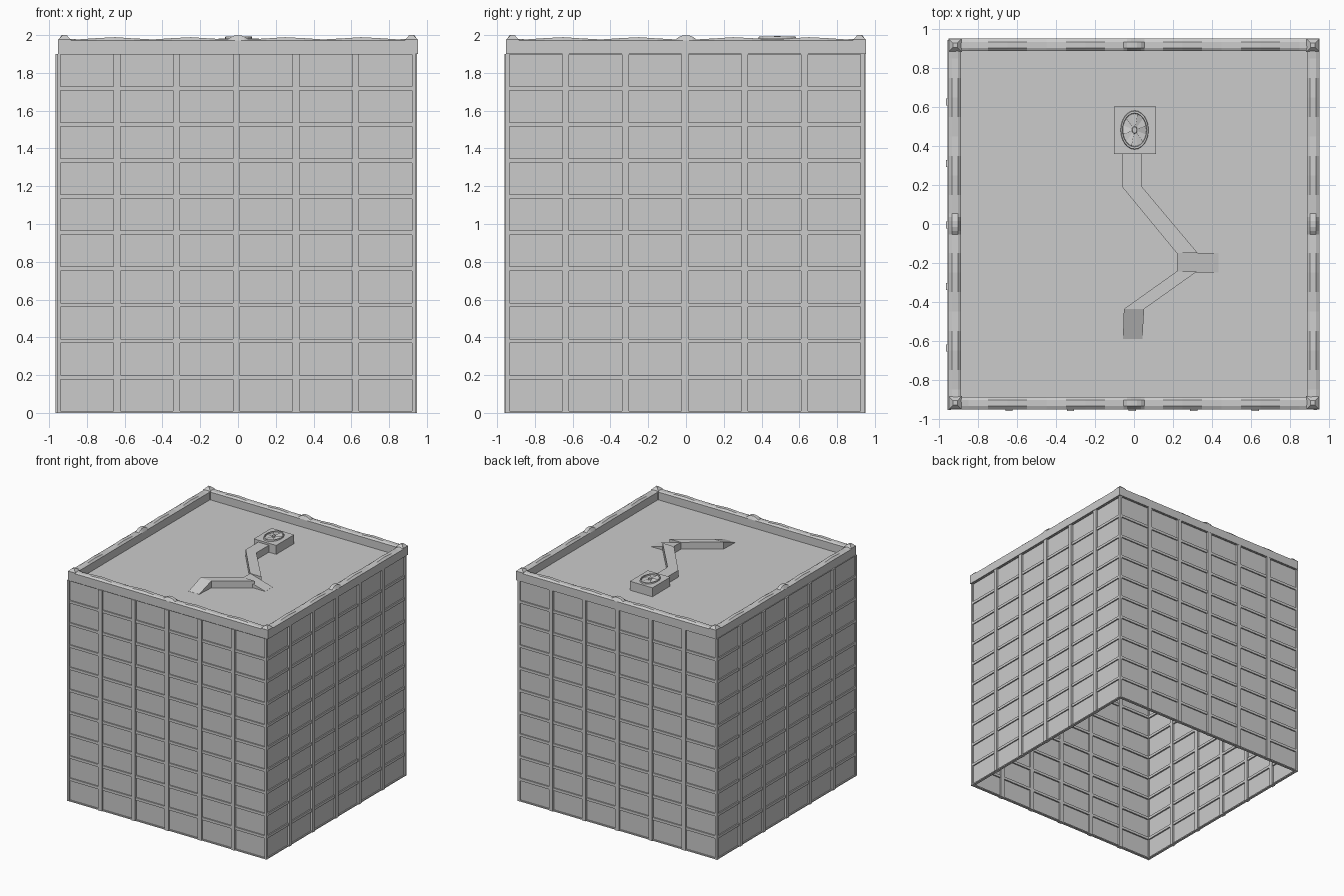
import bpy, bmesh, math
from mathutils import Matrix, Vector

if "Cube" in bpy.data.objects:
    bpy.data.objects.remove(bpy.data.objects["Cube"])

grey = bpy.data.materials.new("plain_grey")
grey.diffuse_color = (0.6, 0.6, 0.6, 1)
grey.use_nodes = True
grey.node_tree.nodes["Principled BSDF"].inputs["Base Color"].default_value = grey.diffuse_color


def finish(bm, name):
    bmesh.ops.recalc_face_normals(bm, faces=bm.faces)
    me = bpy.data.meshes.new(name)
    bm.to_mesh(me)
    bm.free()
    me.materials.append(grey)
    ob = bpy.data.objects.new(name, me)
    bpy.context.collection.objects.link(ob)
    return ob


def box(bm, lo, hi, m=Matrix.Identity(4)):
    lo, hi = Vector(lo), Vector(hi)
    mat = m @ Matrix.Translation((lo + hi) / 2) @ Matrix.Diagonal((*(hi - lo), 1))
    bmesh.ops.create_cube(bm, size=1, matrix=mat)


def prism(bm, pts, z0, z1s):
    """Plan polygon raised from z0 to a separate height at each corner."""
    a = [bm.verts.new((x, y, z0)) for x, y in pts]
    b = [bm.verts.new((x, y, z)) for (x, y), z in zip(pts, z1s)]
    bm.faces.new(a)
    bm.faces.new(b)
    for i in range(len(a)):
        j = (i + 1) % len(a)
        bm.faces.new((a[i], a[j], b[j], b[i]))


CENTRE = Matrix.Translation((-0.009, -0.005, 0))
SIDES = [Matrix.Rotation(k * math.pi / 2, 4, 'Z') for k in range(4)]
H, TOP, ROOF = 0.95, 1.90, 1.905
PITCH, FLOOR = 0.316, 0.191

# Glazed walls: thin panels, floor bands and mullions on each side
glass, bands, mullions = bmesh.new(), bmesh.new(), bmesh.new()
for s in SIDES:
    m = CENTRE @ s
    g = 0.939
    glass.faces.new([glass.verts.new(m @ Vector(p)) for p in
                     ((-g, -g, 0), (g, -g, 0), (g, -g, TOP), (-g, -g, TOP))])
    for i in range(11):
        lo = max(0, i * FLOOR - 0.013)
        hi = min(TOP, i * FLOOR + 0.010)
        box(bands, (-H + 0.01, -0.949, lo), (H - 0.01, -0.927, hi), m)
    for k in range(-2, 3):
        box(mullions, (k * PITCH - 0.018, -0.956, 0),
            (k * PITCH + 0.018, -0.924, TOP), m)
finish(glass, "window_panels")
finish(bands, "floor_bands")
finish(mullions, "mullions")

# Corner posts
bm = bmesh.new()
for s in SIDES:
    box(bm, (-H, -H, 0), (-H + 0.02, -H + 0.02, TOP), CENTRE @ s)
finish(bm, "corner_posts")

# Roof slab
bm = bmesh.new()
r = 0.935
bm.faces.new([bm.verts.new((x, y, ROOF)) for x, y in ((-r, -r), (r, -r), (r, r), (-r, r))])
finish(bm, "roof")


# Parapet with a wavy ridge and a raised middle
def ridge(x):
    if abs(x) < 0.055:
        return 1.982 + 0.018 * math.cos(x / 0.055 * math.pi / 2)
    return 1.983 - 0.006 * math.cos(abs(x) / 0.4 * 2 * math.pi - 0.9)


bm = bmesh.new()
xs = [-0.95 + 0.1 * i for i in range(9)] + [-0.055, -0.035, -0.015]
xs = xs + [-x for x in reversed(xs)]
for s in SIDES:
    rings = []
    for x in xs:
        sec = [(-0.952, TOP), (-0.952, 1.972), (-0.935, ridge(x)),
               (-0.905, ridge(x)), (-0.89, 1.972), (-0.89, TOP)]
        # mitre the section into the corners
        rings.append([bm.verts.new(s @ Vector((max(y, min(-y, x)), y, z))) for y, z in sec])
    for a, b in zip(rings, rings[1:]):
        for i in range(6):
            j = (i + 1) % 6
            bm.faces.new((a[i], b[i], b[j], a[j]))
finish(bm, "parapet")

# Corner caps
bm = bmesh.new()
for s in SIDES:
    box(bm, (-0.952, -0.952, 1.9), (-0.885, -0.885, 1.978), s)
    mat = s @ Matrix.Translation((-0.9185, -0.9185, 1.989)) @ Matrix.Rotation(math.pi / 4, 4, 'Z')
    bmesh.ops.create_cone(bm, segments=4, radius1=0.046, radius2=0.016, depth=0.022,
                          cap_ends=True, matrix=mat)
finish(bm, "corner_caps")

# Roof duct: two runs meeting at a sloping stub, and a sloping end
D = 1.965
bm = bmesh.new()
prism(bm, [(-0.06, 0.37), (-0.06, 0.19), (0.22, -0.15), (0.328, -0.15), (0.042, 0.19), (0.042, 0.37)],
      ROOF, [D] * 6)
prism(bm, [(0.22, -0.243), (-0.052, -0.437), (0.052, -0.437), (0.325, -0.243)], ROOF, [D] * 4)
prism(bm, [(0.22, -0.15), (0.22, -0.25), (0.435, -0.25), (0.435, -0.15)],
      ROOF, [D, D, ROOF + 0.001, ROOF + 0.001])
prism(bm, [(-0.052, -0.437), (-0.057, -0.59), (0.043, -0.59), (0.052, -0.437)],
      ROOF, [D, ROOF + 0.001, ROOF + 0.001, D])
finish(bm, "roof_duct")

# Fan housing
bm = bmesh.new()
box(bm, (-0.102, 0.36, ROOF), (0.112, 0.603, 1.982))
finish(bm, "fan_housing")

# Fan: oval rim, hub and tilted blades
bm = bmesh.new()
oval = Matrix.Translation((0.003, 0.483, 1.982)) @ Matrix.Diagonal((0.072, 0.1, 1, 1))
n = 24
rings = []
for k in range(n):
    a = 2 * math.pi * k / n
    rings.append([bm.verts.new(oval @ Vector((q * math.cos(a), q * math.sin(a), z)))
                  for q, z in ((1, 0), (0.97, 0.01), (0.87, 0.01), (0.84, 0))])
for k in range(n):
    a, b = rings[k], rings[(k + 1) % n]
    for i in range(3):
        bm.faces.new((a[i], b[i], b[i + 1], a[i + 1]))
bmesh.ops.create_cone(bm, segments=12, radius1=0.2, radius2=0.16, depth=0.012, cap_ends=True,
                      matrix=oval @ Matrix.Translation((0, 0, 0.006)))
for k in range(6):
    pts = [(0.18, -0.25, 0.002), (0.84, -0.28, 0.002), (0.84, 0.28, 0.009), (0.18, 0.25, 0.009)]
    a0 = k * math.pi / 3
    bm.faces.new([bm.verts.new(oval @ Vector((q * math.cos(a0 + t), q * math.sin(a0 + t), z)))
                  for q, t, z in pts])
finish(bm, "roof_fan")
